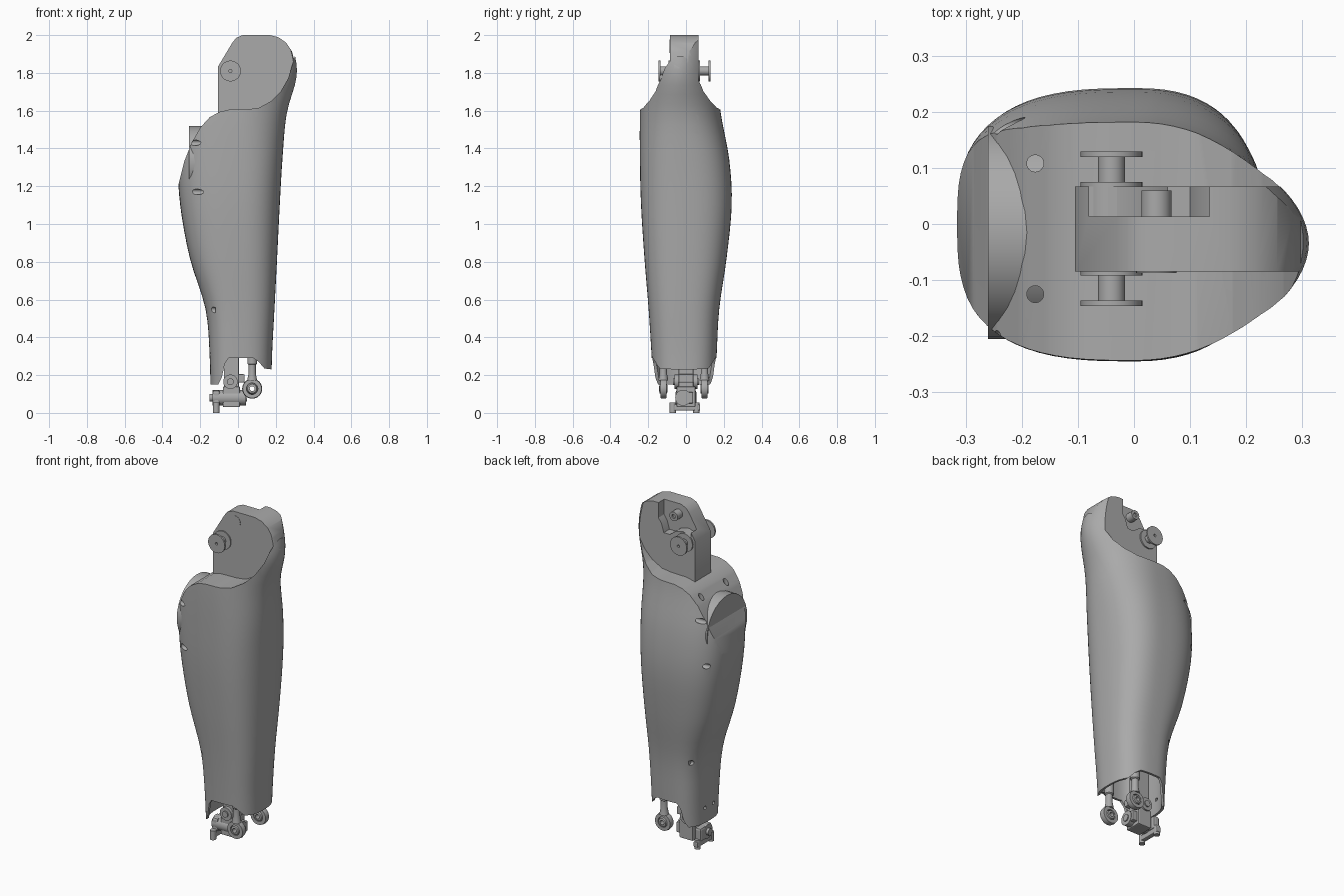
import bpy, bmesh, math
from mathutils import Matrix, Vector

if "Cube" in bpy.data.objects:
    bpy.data.objects.remove(bpy.data.objects["Cube"])

grey = bpy.data.materials.new("neutral_grey")
grey.use_nodes = True
grey.diffuse_color = (0.4, 0.4, 0.4, 1)
grey.node_tree.nodes["Principled BSDF"].inputs["Base Color"].default_value = (0.4, 0.4, 0.4, 1)


def finish(name, bm):
    bmesh.ops.recalc_face_normals(bm, faces=bm.faces)
    mesh = bpy.data.meshes.new(name)
    bm.to_mesh(mesh)
    bm.free()
    mesh.materials.append(grey)
    ob = bpy.data.objects.new(name, mesh)
    bpy.context.collection.objects.link(ob)
    return ob


def activate(ob):
    bpy.ops.object.select_all(action='DESELECT')
    ob.select_set(True)
    bpy.context.view_layer.objects.active = ob


def smooth(ob, angle=32):
    activate(ob)
    bpy.ops.object.shade_smooth_by_angle(angle=math.radians(angle))
    return ob


def combine(ob, tool, operation):
    mod = ob.modifiers.new("cut", 'BOOLEAN')
    mod.object, mod.operation, mod.solver = tool, operation, 'EXACT'
    activate(ob)
    bpy.ops.object.modifier_apply(modifier=mod.name)
    bpy.data.objects.remove(tool)


def prism(name, outline, y0, y1):
    """Outline in x and z, extruded along y."""
    bm = bmesh.new()
    face = bm.faces.new([bm.verts.new((x, y0, z)) for x, z in outline])
    top = bmesh.ops.extrude_face_region(bm, geom=[face])["geom"]
    bmesh.ops.translate(bm, vec=(0, y1 - y0, 0),
                        verts=[v for v in top if isinstance(v, bmesh.types.BMVert)])
    return finish(name, bm)


def lathe(name, profile, centre, axis, steps=32):
    """Profile of (radius, distance along axis) turned about an axis."""
    bm = bmesh.new()
    verts = [bm.verts.new((r, 0, h)) for r, h in profile]
    edges = [bm.edges.new(p) for p in zip(verts, verts[1:])]
    bmesh.ops.spin(bm, geom=verts + edges, cent=(0, 0, 0), axis=(0, 0, 1),
                   angle=math.tau, steps=steps)
    bmesh.ops.remove_doubles(bm, verts=bm.verts, dist=1e-5)
    turn = Vector((0, 0, 1)).rotation_difference(Vector(axis)).to_matrix().to_4x4()
    bmesh.ops.transform(bm, matrix=Matrix.Translation(centre) @ turn, verts=bm.verts)
    return finish(name, bm)


def rod(name, r, h0, h1, centre, axis):
    return lathe(name, [(0, h0), (r, h0), (r, h1), (0, h1)], centre, axis)


def box(name, lo, hi, bevel=0.006):
    ob = prism(name, [(lo[0], lo[2]), (hi[0], lo[2]), (hi[0], hi[2]), (lo[0], hi[2])], lo[1], hi[1])
    mod = ob.modifiers.new("bevel", 'BEVEL')
    mod.width, mod.segments = bevel, 2
    return ob


X, Y, Z = (1, 0, 0), (0, 1, 0), (0, 0, 1)

# Sections of the leg: z, back x, nose x, right y, left y, nose exponent
SECTIONS = [
    (0.05, -0.145, 0.175, -0.17, 0.15, 2.7),
    (0.30, -0.15, 0.18, -0.182, 0.162, 2.7),
    (0.55, -0.172, 0.193, -0.198, 0.176, 2.7),
    (0.82, -0.255, 0.207, -0.22, 0.215, 2.6),
    (1.10, -0.306, 0.221, -0.238, 0.242, 2.5),
    (1.34, -0.318, 0.235, -0.244, 0.229, 2.4),
    (1.58, -0.30, 0.257, -0.244, 0.185, 2.1),
    (1.78, -0.27, 0.31, -0.235, 0.165, 1.9),
    (1.92, -0.25, 0.295, -0.22, 0.16, 1.9),
    (2.06, -0.24, 0.25, -0.2, 0.15, 1.9),
]


def section_at(i, t):
    """Smooth curve through the sections."""
    last = len(SECTIONS) - 1
    a, b, c, d = (SECTIONS[min(max(i + k, 0), last)] for k in (-1, 0, 1, 2))
    return [q + 0.5 * t * (r - p + t * (2 * p - 5 * q + 4 * r - s + t * (3 * (q - r) + s - p)))
            for p, q, r, s in zip(a, b, c, d)]


def loft(name, count, inset=0.0, sides=72, steps=4):
    bm = bmesh.new()
    rings = []
    for i in range(count):
        for k in range(steps):
            z, back, nose, right, left, power = section_at(i, k / steps)
            mid, half, ring = (right + left) / 2, (left - right) / 2 - inset, []
            for j in range(sides):
                c, s = math.cos(math.tau * j / sides), math.sin(math.tau * j / sides)
                n = power if c > 0 else 2.8
                reach = (nose if c > 0 else -back) - inset
                ring.append(bm.verts.new((math.copysign(abs(c) ** (2 / n), c) * reach,
                                          mid + math.copysign(abs(s) ** (2 / n), s) * half, z)))
            rings.append(ring)
    for lo, hi in zip(rings, rings[1:]):
        for j in range(sides):
            bm.faces.new((lo[j - 1], lo[j], hi[j], hi[j - 1]))
    bm.faces.new(rings[0])
    bm.faces.new(rings[-1])
    return finish(name, bm)


# Calf shell, trimmed by the shoulder curve above and the ankle opening below
shell = loft("calf_shell", 9)
trim = prism("trim", [
    (-0.4, 0.15), (-0.105, 0.15), (-0.085, 0.19), (-0.07, 0.26), (-0.05, 0.29), (0.08, 0.29),
    (0.11, 0.27), (0.14, 0.235), (0.18, 0.23), (0.4, 0.23), (0.4, 1.95), (0.31, 1.92),
    (0.29, 1.85), (0.265, 1.77), (0.225, 1.7), (0.175, 1.65), (0.11, 1.615), (0.05, 1.607),
    (-0.05, 1.605), (-0.1, 1.593), (-0.15, 1.565), (-0.2, 1.51), (-0.245, 1.43),
    (-0.285, 1.33), (-0.315, 1.21), (-0.4, 0.95)], -0.5, 0.5)
combine(shell, trim, 'INTERSECT')
combine(shell, loft("cavity", 2, 0.014), 'DIFFERENCE')
for y in (-0.205, 0.175):
    for z in (1.17, 1.43):
        combine(shell, rod("hole", 0.015, -0.4, -0.15, (0, y, z), X), 'DIFFERENCE')
    combine(shell, rod("hole", 0.015, -0.4, -0.12, (0, y * 0.8, 0.545), X), 'DIFFERENCE')
for y in (-0.125, 0.108):
    combine(shell, rod("hole", 0.015, 1.46, 1.7, (-0.176, y, 0), Z), 'DIFFERENCE')
for y in (-0.05, 0.03):
    combine(shell, rod("hole", 0.01, -0.3, -0.1, (0, y, 0.24), X), 'DIFFERENCE')
smooth(shell)

# Rounded tab behind the shoulder
smooth(rod("rear_tab", 0.19, -0.26, -0.08, (0, -0.015, 1.33), X))

# Knee blade with a side pocket open at the top
blade = loft("knee_blade", 9)
combine(blade, prism("blade_outline", [
    (-0.105, 1.45), (-0.105, 1.835), (-0.03, 1.96), (-0.01, 1.985), (0.025, 2.0), (0.17, 2.0),
    (0.215, 1.988), (0.255, 1.96), (0.285, 1.915), (0.303, 1.85), (0.33, 1.78), (0.33, 1.55),
    (0.2, 1.45)], -0.085, 0.067), 'INTERSECT')
combine(blade, prism("pocket", [
    (-0.08, 1.85), (-0.03, 1.87), (0.02, 1.86), (0.06, 1.83), (0.1, 1.83), (0.115, 1.88),
    (0.135, 1.91), (0.135, 2.1), (-0.08, 2.1)], 0.013, 0.1), 'DIFFERENCE')
smooth(blade)

# Knee spools, pocket boss and pin
SPOOL = [(0, 0), (0.055, 0), (0.055, 0.008), (0.024, 0.008), (0.024, 0.052),
         (0.055, 0.052), (0.055, 0.062), (0.008, 0.062), (0.008, 0.05), (0, 0.05)]
smooth(lathe("spool_right", SPOOL, (-0.04, -0.084, 1.81), (0, -1, 0)))
smooth(lathe("spool_left", SPOOL, (-0.04, 0.067, 1.81), Y))
smooth(rod("pocket_boss", 0.054, 0.01, 0.067, (-0.04, 0, 1.81), Y))
smooth(lathe("pocket_pin", [(0, 0.01), (0.027, 0.01), (0.027, 0.06), (0.012, 0.06),
                            (0.012, 0.05), (0, 0.05)], (0.04, 0, 1.94), Y))
smooth(rod("knee_cover_disc", 0.036, -0.087, -0.08, (0.04, 0, 1.94), Y))

# Ankle block, uprights and cross pin
box("ankle_block", (-0.08, -0.05, 0.03), (0.01, 0.05, 0.14))
box("ankle_upright", (-0.075, -0.04, 0.12), (0.005, 0.04, 0.45))
smooth(rod("ankle_pin", 0.038, -0.06, 0.06, (-0.04, 0, 0.165), Y))
smooth(rod("ankle_pin_core", 0.018, -0.068, 0.068, (-0.04, 0, 0.165), Y))
box("ankle_nose", (0.0, -0.038, 0.05), (0.04, 0.038, 0.11))
box("ankle_cap", (0.0, -0.04, 0.16), (0.035, 0.04, 0.205))
smooth(lathe("ankle_bearing", [(0, -0.15), (0.02, -0.15), (0.02, -0.135), (0.042, -0.135),
                               (0.042, 0.042), (0.02, 0.042), (0.02, 0.048), (0, 0.048)],
             (0, -0.015, 0.08), X))

# Rear foot bracket
box("foot_bracket", (-0.135, -0.055, 0.04), (-0.095, 0.055, 0.12), 0.012)
box("foot_bar", (-0.128, -0.075, 0.012), (-0.1, 0.075, 0.045))
for side, y in (("right", -0.07), ("left", 0.055)):
    smooth(rod("foot_stud_" + side, 0.017, 0, 0.055, (-0.115, y, 0), Z))

# Rod ends hanging inside the shell
RING = [(0.03, -0.016), (0.05, -0.016), (0.053, 0), (0.05, 0.016), (0.03, 0.016), (0.03, -0.016)]
BALL = [(0.013, -0.022), (0.024, -0.02), (0.031, 0), (0.024, 0.02), (0.013, 0.022), (0.013, -0.022)]
for side, y in (("right", -0.12), ("left", 0.098)):
    smooth(lathe("rod_end_ring_" + side, RING, (0.075, y, 0.128), Y))
    smooth(lathe("rod_end_ball_" + side, BALL, (0.075, y, 0.128), Y))
    smooth(lathe("rod_end_shank_" + side, [(0, 0.172), (0.026, 0.172), (0.019, 0.21), (0.019, 0.255),
                                           (0.026, 0.26), (0.026, 0.5), (0, 0.5)], (0.075, y, 0), Z))
